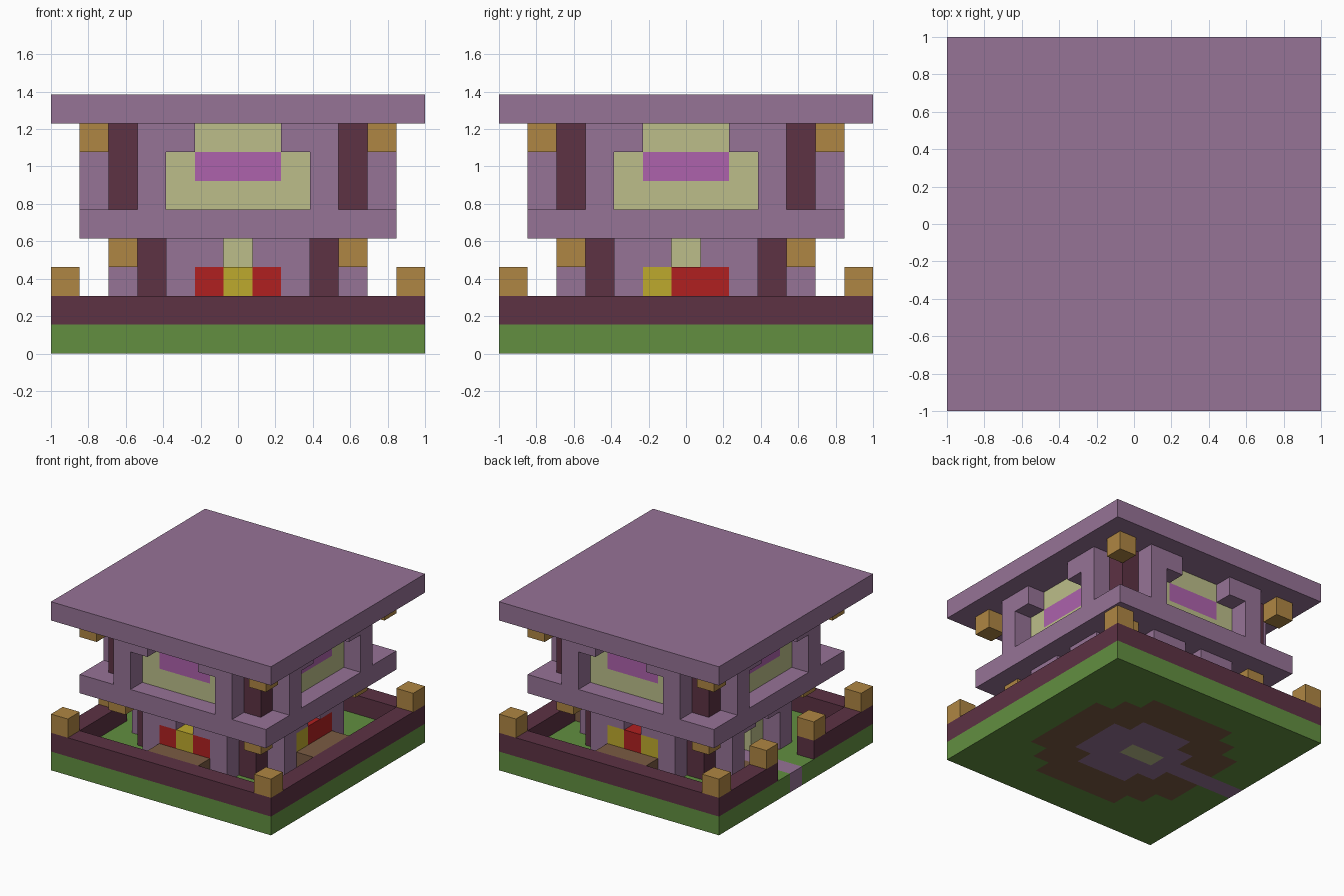
import bpy, bmesh

B = 2 / 13  # one building block

cube = bpy.data.objects.get("Cube")
if cube:
    bpy.data.objects.remove(cube, do_unlink=True)


def material(name, rgb):
    linear = [((c / 255 + 0.055) / 1.055) ** 2.4 for c in rgb] + [1]
    mat = bpy.data.materials.new(name)
    mat.use_nodes = True
    mat.diffuse_color = linear
    mat.node_tree.nodes["Principled BSDF"].inputs["Base Color"].default_value = linear
    return mat


PURPLE = material("purple plaster", (150, 115, 150))
DARK = material("dark maroon wood", (93, 50, 68))
GRASS = material("grass green", (98, 143, 64))
LAMP = material("lantern amber", (175, 134, 67))
CREAM = material("cream panel", (188, 190, 138))
MAGENTA = material("magenta glass", (173, 98, 172))
RED = material("red flower", (176, 32, 32))
YELLOW = material("yellow flower", (190, 170, 45))
SOIL = material("brown soil", (122, 91, 67))


def build(name, mat, boxes, turn=0):
    """Boxes are inclusive block ranges; turn is quarter turns about z."""
    bm = bmesh.new()
    for xs, ys, zs in boxes:
        lo = [r[0] for r in (xs, ys, zs)]
        hi = [r[-1] for r in (xs, ys, zs)]
        geom = bmesh.ops.create_cube(bm, size=1)
        for v in geom["verts"]:
            x, y = [(hi[i] + 0.5 if v.co[i] > 0 else lo[i] - 0.5) for i in (0, 1)]
            z = hi[2] + 1 if v.co.z > 0 else lo[2]
            for _ in range(turn):
                x, y = -y, x
            v.co = (x * B, y * B, z * B)
    return finish(name, bm, [mat])


def finish(name, bm, mats):
    mesh = bpy.data.meshes.new(name)
    bm.to_mesh(mesh)
    bm.free()
    for m in mats:
        mesh.materials.append(m)
    obj = bpy.data.objects.new(name, mesh)
    bpy.context.collection.objects.link(obj)
    return obj


def corners(d, zs):
    return [((x,), (y,), zs) for x in (-d, d) for y in (-d, d)]


# Ground: lawn, round soil bed, plaster floor with path, cream threshold
def ground_colour(x, y):
    ax, ay = abs(x), abs(y)
    if y == 0 and x in (-1, 0):
        return 3
    if max(ax, ay) <= 2 and ax + ay < 4 or (y == 0 and x < 0):
        return 2
    if max(ax, ay) <= 4 and ax + ay <= 6:
        return 1
    return 0


bm = bmesh.new()
bmesh.ops.create_grid(bm, x_segments=13, y_segments=13, size=1)
for f in bm.faces:
    c = f.calc_center_median() / B
    f.material_index = ground_colour(round(c.x), round(c.y))
ground = finish("ground", bm, [GRASS, SOIL, PURPLE, CREAM])
solid = ground.modifiers.new("thickness", "SOLIDIFY")
solid.thickness = B
solid.offset = 1

# Garden wall, open at the path, with lanterns at corners and gate
build("garden_wall", DARK, [
    ((-6, 6), (-6,), (1,)), ((-6, 6), (6,), (1,)), ((6,), (-5, 5), (1,)),
    ((-6,), (-5, -2), (1,)), ((-6,), (2, 5), (1,))])
build("wall_lanterns", LAMP, corners(6, (2,)) + [((-6,), (y,), (2,)) for y in (-2, 2)])

# Storeys: corner pillars, hanging lanterns, floor slab and roof
build("lower_pillars", DARK, corners(3, (1, 3)))
build("upper_pillars", DARK, corners(4, (5, 7)))
build("lower_lanterns", LAMP, corners(4, (3,)))
build("upper_lanterns", LAMP, corners(5, (7,)))
build("middle_slab", PURPLE, [((-5, 5), (-5, 5), (4,))])
build("roof", PURPLE, [((-6, 6), (-6, 6), (8,))])

SIDES = ("front", "left", "back", "right")
FLOWERS = {"front": (RED, YELLOW, RED), "left": (YELLOW, RED, RED),
           "back": (YELLOW, RED, YELLOW)}

for turn, side in enumerate(SIDES):
    # Projecting frames: posts with brackets at the top
    for level, post, depth, base in (("lower", 2, -4, 1), ("upper", 3, -5, 5)):
        boxes = []
        for s in (-1, 1):
            boxes.append(((s * post,), (depth,), (base, base + 2)))
            boxes.append(((s * (post - 1),), (depth,), (base + 2,)))
            boxes.append(((s * post,), (depth + 1,), (base, base + 2)))
        build(f"{level}_{side}_frame", PURPLE, boxes, turn)

    # Upper window with a magenta band
    build(f"upper_{side}_window", CREAM, [
        ((-2, 2), (-4,), (5,)), ((-2,), (-4,), (6,)), ((2,), (-4,), (6,)),
        ((-2, 2), (-4,), (7,))], turn)
    build(f"upper_{side}_glass", MAGENTA, [((-1, 1), (-4,), (6,))], turn)

    # Lower panel, with a doorway on the path side
    panel = [((-1, 1), (-3,), (3,)), ((-1,), (-3,), (1, 2)), ((1,), (-3,), (1, 2))]
    if side in FLOWERS:
        panel.append(((0,), (-3,), (1, 2)))
        build(f"{side}_planter", SOIL, [((-1, 1), (-5, -4), (1,))], turn)
        for x, mat in zip((-1, 0, 1), FLOWERS[side]):
            build(f"{side}_flower_{x + 2}", mat, [((x,), (-4,), (2,))], turn)
    build(f"lower_{side}_panel", CREAM, panel, turn)
